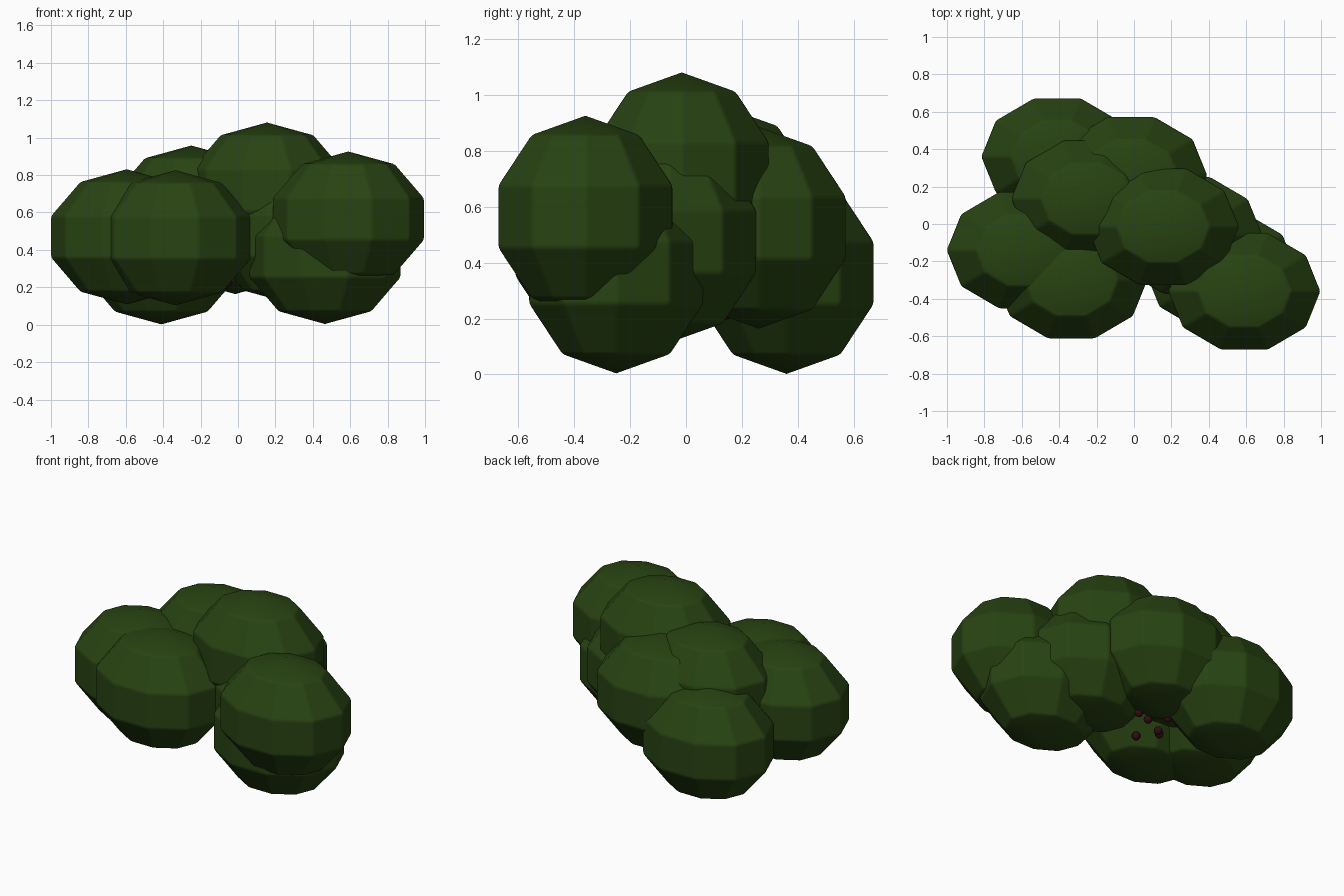
import bpy, bmesh, math
from mathutils import Matrix, Vector

if "Cube" in bpy.data.objects:
    bpy.data.objects.remove(bpy.data.objects["Cube"])


def material(name, rgb):
    m = bpy.data.materials.new(name)
    m.diffuse_color = (*rgb, 1.0)
    m.use_nodes = True
    m.node_tree.nodes["Principled BSDF"].inputs["Base Color"].default_value = m.diffuse_color
    return m


leaf_green = material("leaf_green", (0.021, 0.056, 0.006))
dark_red = material("dark_red", (0.028, 0.004, 0.006))


def blob(name, centre, radii, segments, rings, mat):
    """Low-poly ellipsoid with corners on the x axis."""
    bm = bmesh.new()
    bmesh.ops.create_uvsphere(bm, u_segments=segments, v_segments=rings, radius=1.0)
    bm.transform(Matrix.Diagonal((*radii, 1.0)) @ Matrix.Rotation(math.pi / 2, 4, 'Z'))
    for f in bm.faces:
        f.smooth = True
    mesh = bpy.data.meshes.new(name)
    bm.to_mesh(mesh)
    bm.free()
    mesh.materials.append(mat)
    ob = bpy.data.objects.new(name, mesh)
    ob.location = Vector(centre)
    bpy.context.collection.objects.link(ob)
    return ob


# Foliage clumps: equal faceted ellipsoids with softened edges
CLUMPS = [
    (0.59, -0.36, 0.565),
    (0.155, -0.015, 0.72),
    (-0.595, -0.14, 0.47),
    (-0.335, -0.30, 0.465),
    (0.465, -0.25, 0.365),
    (-0.41, 0.36, 0.363),
    (-0.015, 0.26, 0.525),
    (-0.25, 0.135, 0.597),
    (0.28, -0.06, 0.475),
]
for i, c in enumerate(CLUMPS, 1):
    ob = blob(f"foliage_clump_{i}", c, (0.427, 0.344, 0.361), 10, 5, leaf_green)
    bev = ob.modifiers.new("soft_edges", 'BEVEL')
    bev.width = 0.012
    bev.segments = 2
    bev.limit_method = 'ANGLE'
    bev.angle_limit = math.radians(20)
    bev.harden_normals = True

# Small berries tucked under the foliage
BERRIES = [
    (-0.125, -0.13, 0.215),
    (-0.06, 0.055, 0.22),
    (-0.22, -0.035, 0.22),
    (-0.195, -0.015, 0.225),
    (-0.14, 0.14, 0.22),
    (0.03, 0.08, 0.22),
]
for i, c in enumerate(BERRIES, 1):
    blob(f"berry_{i}", c, (0.026, 0.026, 0.026), 8, 6, dark_red)
